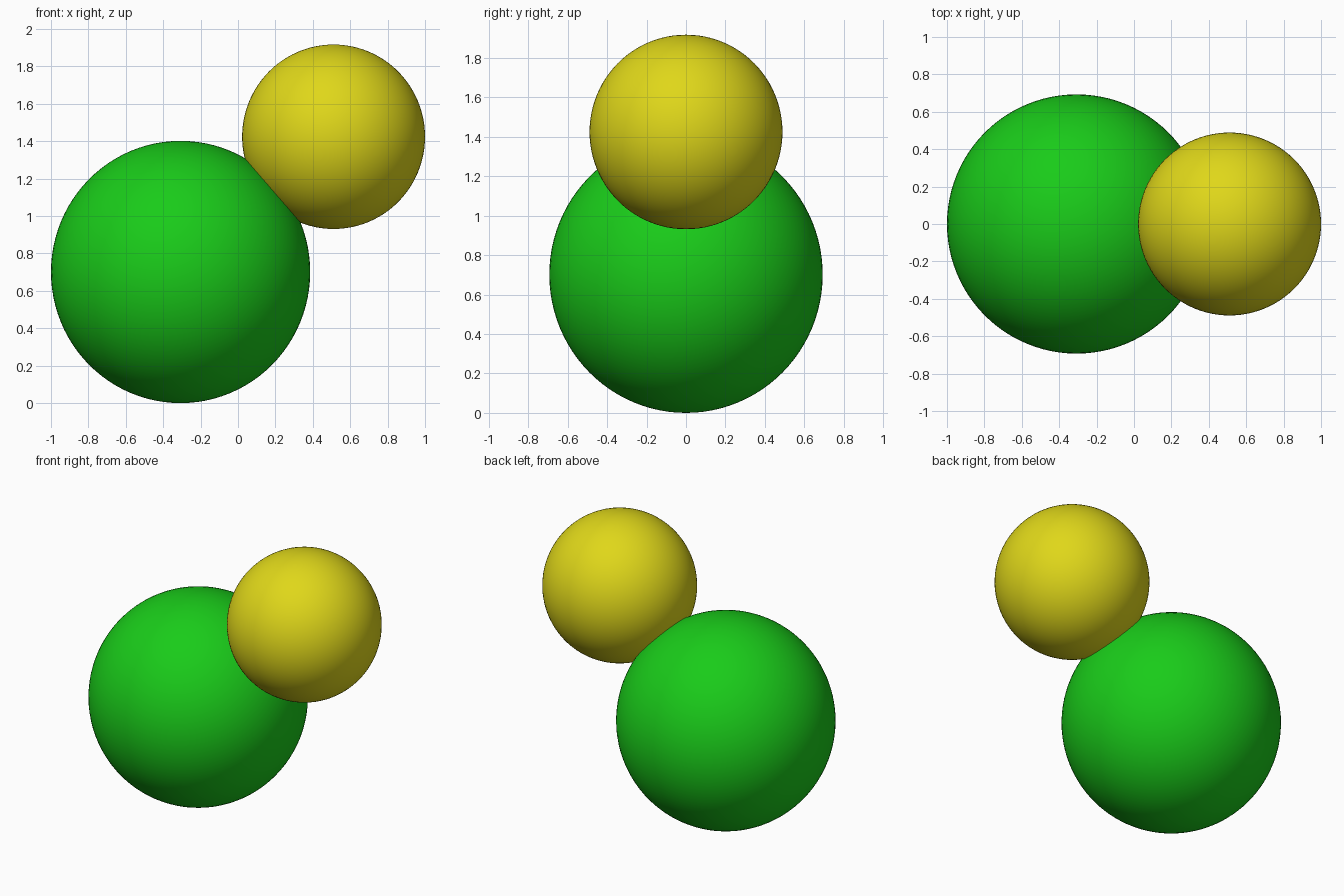
import bpy

if "Cube" in bpy.data.objects:
    bpy.data.objects.remove(bpy.data.objects["Cube"])


def ball(name, location, radii, color):
    """Smooth, slightly tall sphere with a plain coloured material."""
    bpy.ops.mesh.primitive_uv_sphere_add(segments=96, ring_count=48, radius=1, location=location)
    obj = bpy.context.object
    obj.name = name
    obj.scale = radii
    bpy.ops.object.transform_apply(location=False, rotation=False, scale=True)
    bpy.ops.object.shade_smooth()
    mat = bpy.data.materials.new(name + "_color")
    mat.diffuse_color = color
    mat.use_nodes = True
    mat.node_tree.nodes["Principled BSDF"].inputs["Base Color"].default_value = mat.diffuse_color
    obj.data.materials.append(mat)
    return obj


# Large green ball resting on the ground
ball("large_green_ball", (-0.307, 0, 0.701), (0.693, 0.693, 0.701), (0.01, 0.6, 0.01, 1))

# Small yellow ball sunk into its upper right side
ball("small_yellow_ball", (0.511, 0, 1.424), (0.489, 0.489, 0.493), (0.74, 0.68, 0.01, 1))
